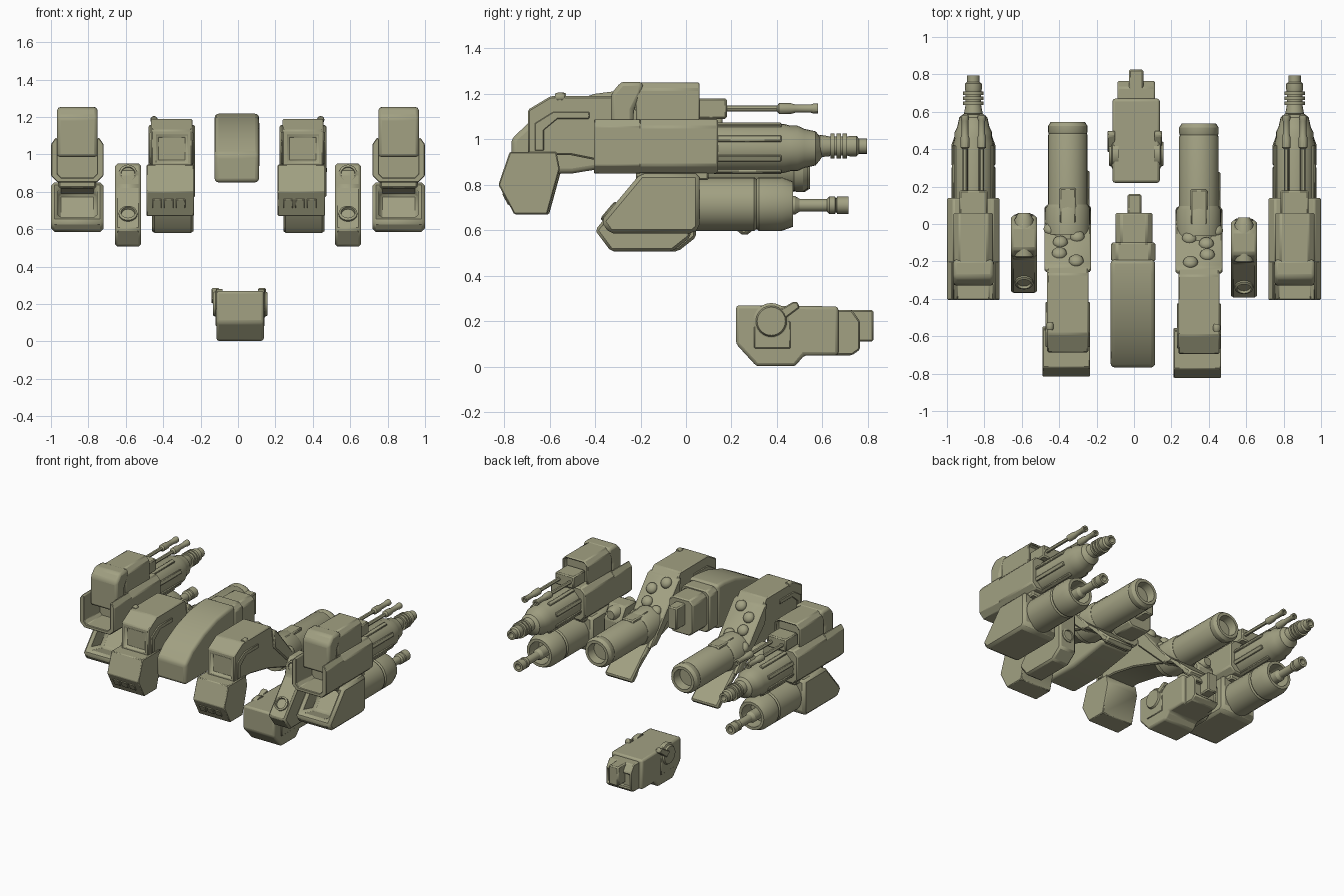
import bpy, bmesh, math
from mathutils import Vector, Matrix

cube = bpy.data.objects.get("Cube")
if cube:
    bpy.data.objects.remove(cube, do_unlink=True)

olive = bpy.data.materials.new("olive_armour")
olive.use_nodes = True
olive.diffuse_color = (0.36, 0.355, 0.225, 1)
shader = next(n for n in olive.node_tree.nodes if n.type == 'BSDF_PRINCIPLED')
shader.inputs["Base Color"].default_value = olive.diffuse_color
shader.inputs["Roughness"].default_value = 0.7


def finish(name, bm, bevel=0.0, segments=1):
    bmesh.ops.recalc_face_normals(bm, faces=bm.faces[:])
    mesh = bpy.data.meshes.new(name)
    bm.to_mesh(mesh)
    bm.free()
    mesh.materials.append(olive)
    ob = bpy.data.objects.new(name, mesh)
    bpy.context.scene.collection.objects.link(ob)
    bpy.ops.object.select_all(action='DESELECT')
    ob.select_set(True)
    bpy.context.view_layer.objects.active = ob
    bpy.ops.object.shade_smooth_by_angle(angle=math.radians(30))
    if bevel:
        mod = ob.modifiers.new("edge_bevel", 'BEVEL')
        mod.width, mod.segments = bevel, segments
        mod.limit_method, mod.angle_limit = 'ANGLE', math.radians(25)
    return ob


def prism(name, pts, a, b, axis='x', bevel=0.008, segments=1, recess=None):
    """Extrude a (y,z) outline along x, or an (x,z) outline along y.
    recess = (direction, border, depth) sinks the face that looks that way."""
    bm = bmesh.new()
    place = (lambda p, t: (t, p[0], p[1])) if axis == 'x' else (lambda p, t: (p[0], t, p[1]))
    near = [bm.verts.new(place(p, a)) for p in pts]
    far = [bm.verts.new(place(p, b)) for p in pts]
    bm.faces.new(near)
    bm.faces.new(far[::-1])
    for i in range(len(pts)):
        j = (i + 1) % len(pts)
        bm.faces.new((near[i], far[i], far[j], near[j]))
    bmesh.ops.recalc_face_normals(bm, faces=bm.faces[:])
    if recess:
        look, border, depth = Vector(recess[0]).normalized(), recess[1], recess[2]
        bm.normal_update()
        face = max(bm.faces, key=lambda f: f.normal.dot(look))
        bmesh.ops.inset_region(bm, faces=[face], thickness=border)
        floor = bmesh.ops.extrude_discrete_faces(bm, faces=[face])['faces'][0]
        bmesh.ops.translate(bm, verts=floor.verts[:], vec=look * -depth)
    return finish(name, bm, bevel, segments)


def box(name, x, y, z, bevel=0.008):
    return prism(name, [(y[0], z[0]), (y[1], z[0]), (y[1], z[1]), (y[0], z[1])], x[0], x[1], bevel=bevel)


def lathe(name, pts, x, z, sides=24, matrix=None):
    """Spin (radius, y) points about the y axis."""
    bm = bmesh.new()
    turn = [2 * math.pi * i / sides for i in range(sides)]
    rings = [[bm.verts.new((r * math.cos(t), y, r * math.sin(t))) for t in turn] for r, y in pts]
    for lo, hi in zip(rings, rings[1:]):
        for i in range(sides):
            j = (i + 1) % sides
            bm.faces.new((lo[i], lo[j], hi[j], hi[i]))
    bm.faces.new(rings[0])
    bm.faces.new(rings[-1])
    bm.transform(matrix or Matrix.Translation((x, 0, z)))
    return finish(name, bm)


def dome(name, loc, r, normal):
    bm = bmesh.new()
    bmesh.ops.create_uvsphere(bm, u_segments=16, v_segments=8, radius=r)
    turn = Vector((0, 0, 1)).rotation_difference(Vector(normal)).to_matrix().to_4x4()
    bm.transform(Matrix.Translation(loc) @ turn @ Matrix.Diagonal((1, 1, 0.75, 1)))
    return finish(name, bm)


def octagon(cx, hx, z0, z1, cut):
    return [(cx - hx + cut, z0), (cx + hx - cut, z0), (cx + hx, z0 + cut), (cx + hx, z1 - cut),
            (cx + hx - cut, z1), (cx - hx + cut, z1), (cx - hx, z1 - cut), (cx - hx, z0 + cut)]


def heavy_gun(side, cx):
    # upper housing with a trough open at the front and top
    prism(side + "_upper_housing", octagon(cx, 0.14, 0.85, 1.09, 0.035), -0.22, 0.14, 'y')
    half = [(0.105, 0.85), (0.14, 0.885), (0.14, 1.055), (0.115, 1.09)]
    inner = [(0.105, 1.08), (0.105, 0.895), (0.085, 0.875)]
    outline = half + inner
    prism(side + "_front_trough", [(cx + x, z) for x, z in outline]
          + [(cx - x, z) for x, z in outline[::-1]], -0.405, -0.2, 'y', bevel=0.004)
    # ammunition cap and visor
    prism(side + "_cap", octagon(cx, 0.105, 1.05, 1.25, 0.03), -0.22, 0.06, 'y',
          recess=((0, 1, 0), 0.015, 0.03))
    prism(side + "_visor", [(-0.33, 0.985), (-0.33, 1.2), (-0.285, 1.253), (-0.19, 1.253),
          (-0.19, 1.21), (-0.23, 1.13), (-0.23, 0.985)], cx - 0.108, cx + 0.108, bevel=0.018, segments=2)
    box(side + "_thin_barrel_mount", (cx - 0.075, cx + 0.075), (0.04, 0.18), (1.09, 1.18))
    for i, dx in enumerate((-0.045, 0.045)):
        lathe(f"{side}_thin_barrel_{i}", [(0.013, 0.1), (0.013, 0.4), (0.024, 0.41), (0.024, 0.46),
              (0.018, 0.48), (0.018, 0.55), (0.022, 0.56), (0.022, 0.58), (0.01, 0.58), (0.01, 0.54)],
              cx + dx, 1.135, 12)
    # upper barrel with ribs and stepped muzzle
    lathe(side + "_upper_barrel", [(0.108, 0.1), (0.108, 0.43), (0.1, 0.46), (0.1, 0.49), (0.086, 0.52),
          (0.075, 0.57), (0.05, 0.59), (0.036, 0.6), (0.036, 0.63)], cx, 0.96)
    rings = [(0.03, 0.57), (0.05, 0.59)]
    for k in range(3):
        y = 0.635 + k * 0.027
        rings += [(0.042, y), (0.055, y), (0.055, y + 0.019), (0.042, y + 0.019)]
    lathe(side + "_upper_muzzle", rings + [(0.045, 0.72), (0.045, 0.75), (0.034, 0.76), (0.034, 0.795),
          (0.02, 0.795), (0.02, 0.75)], cx, 0.97, 16)
    for k in range(8):
        t = math.radians(22.5 + 45 * k)
        rib = box(f"{side}_barrel_rib_{k}", (-0.014, 0.014), (0.12, 0.42), (0.1, 0.118), 0.004)
        rib.matrix_world = Matrix.Translation((cx, 0, 0.96)) @ Matrix.Rotation(t, 4, 'Y')
    # lower housing with a deep front opening
    prism(side + "_lower_housing", [(-0.2, 0.85), (-0.375, 0.64), (-0.335, 0.585), (0.03, 0.585),
          (0.06, 0.61), (0.06, 0.85)], cx - 0.14, cx + 0.14, bevel=0.02,
          recess=((0, -1, 0.25), 0.05, 0.15))
    box(side + "_housing_link", (cx - 0.1, cx + 0.1), (-0.22, 0.1), (0.82, 0.88))
    # lower barrel with hollow end and inner rod
    lathe(side + "_lower_barrel", [(0.118, 0.0), (0.118, 0.3), (0.11, 0.31), (0.118, 0.32), (0.118, 0.42),
          (0.1, 0.47), (0.08, 0.47), (0.08, 0.36)], cx, 0.715)
    lathe(side + "_lower_rod", [(0.04, 0.3), (0.04, 0.48), (0.028, 0.5), (0.028, 0.62), (0.038, 0.63),
          (0.038, 0.655), (0.03, 0.66), (0.038, 0.665), (0.038, 0.715), (0.02, 0.715), (0.02, 0.68)],
          cx, 0.71, 16)


def arm(side, s, cx, dy):
    parts = set(bpy.data.objects)
    # arched upper arm, sloping down to a rear fin
    prism(side + "_arm", [(-0.69, 0.93), (-0.69, 1.13), (-0.59, 1.19), (-0.27, 1.19), (-0.22, 1.13),
          (0.0, 0.87), (0.12, 0.74), (0.0, 0.79), (-0.3, 0.89), (-0.5, 0.93)],
          cx - 0.11, cx + 0.11, bevel=0.016, recess=((0, -1, 0), 0.045, 0.015))
    prism(side + "_arm_plate", [(-0.26, 1.16), (-0.22, 1.145), (0.0, 0.88), (0.1, 0.77),
          (0.02, 0.77), (-0.24, 1.02)], cx - 0.125, cx + 0.125, bevel=0.008)
    prism(side + "_arm_fin", [(0.0, 0.87), (0.295, 0.605), (0.26, 0.573), (0.215, 0.61), (0.16, 0.71),
          (-0.02, 0.8)], cx - 0.105, cx + 0.115, bevel=0.012)
    for k in (-1, 1):
        prism(f"{side}_arm_side_strip_{k}", [(-0.66, 0.95), (-0.66, 1.07), (-0.58, 1.12), (-0.42, 1.12),
              (-0.42, 1.09), (-0.56, 1.09), (-0.62, 1.04), (-0.62, 0.95)],
              cx + k * 0.105, cx + k * 0.118, bevel=0.003)
    lathe(side + "_arm_peg", [(0.016, -0.57), (0.02, -0.56), (0.02, -0.54), (0.016, -0.53)],
          cx + s * 0.095, 1.185, 12)
    # domes on the sloping plate
    for k, (dx, y) in enumerate(((-0.045, -0.2), (0.045, -0.16), (-0.05, -0.07), (0.04, -0.1), (0.09, -0.03))):
        dome(f"{side}_plate_dome_{k}", (cx + dx * s, y, 0.88 - 1.205 * y), 0.04, (0, 0.77, 0.64))
    # block hand with three ports
    hx = cx - 0.008
    prism(side + "_hand", [(-0.82, 0.8), (-0.77, 0.945), (-0.565, 0.945), (-0.55, 0.87), (-0.605, 0.67),
          (-0.75, 0.67)], hx - 0.127, hx + 0.127, bevel=0.005)
    for k in (-1, 0, 1):
        port = box(f"{side}_hand_port_{k}", (-0.025, 0.025), (-0.004, 0.004), (-0.028, 0.028), 0.003)
        port.matrix_world = (Matrix.Translation((hx - 0.008 + k * 0.063, -0.787, 0.737))
                             @ Matrix.Rotation(math.atan2(0.07, 0.13), 4, 'X'))
    # rear barrel with hollow end and collar
    lathe(side + "_arm_barrel", [(0.106, -0.1), (0.106, 0.47), (0.102, 0.48), (0.106, 0.49), (0.106, 0.52),
          (0.092, 0.542), (0.072, 0.542), (0.065, 0.48)], cx, 0.875)
    lathe(side + "_barrel_collar", [(0.119, -0.06), (0.119, 0.08), (0.108, 0.1)], cx, 0.875)
    box(side + "_barrel_sight", (cx - 0.045, cx + 0.045), (0.0, 0.19), (0.93, 0.99))
    for ob in set(bpy.data.objects) - parts:
        ob.location.y += dy


def pod(side, cx, dy):
    parts = set(bpy.data.objects)
    # slanted pod with lenses on the front and back
    prism(side + "_pod", [(-0.4, 0.6), (-0.33, 0.507), (-0.06, 0.507), (0.02, 0.57), (0.02, 0.86),
          (-0.04, 0.95), (-0.16, 0.95), (-0.2, 0.9), (-0.21, 0.83)], cx - 0.069, cx + 0.069, bevel=0.012)
    for k, (y, z, tilt) in enumerate(((-0.19, 0.895, 0), (-0.335, 0.68, -40))):
        spot = Matrix.Translation((cx, y, z)) @ Matrix.Rotation(math.radians(tilt), 4, 'X')
        lathe(f"{side}_pod_front_lens_{k}", [(0.05, 0.04), (0.05, -0.01), (0.038, -0.015), (0.035, 0.0)],
              0, 0, 20, spot)
    lathe(side + "_pod_back_lens", [(0.05, -0.04), (0.05, 0.025), (0.036, 0.03), (0.034, 0.015)], cx, 0.68, 20)
    lathe(side + "_pod_knob", [(0.05, -0.1), (0.05, 0.0), (0.03, 0.035)], cx, 0.9, 16)
    for ob in set(bpy.data.objects) - parts:
        ob.location.y += dy


for side, s in (("left", 1), ("right", -1)):
    heavy_gun(side, s * 0.859)
    arm(side, s, 0.347 if s > 0 else -0.354, -0.005 if s > 0 else 0.003)
    pod(side, s * 0.588, 0 if s > 0 else 0.025)

# central shield-shaped nose with stepped rear
prism("nose", [(-0.765, 0.85), (-0.768, 1.0), (-0.69, 1.075), (-0.55, 1.15), (-0.4, 1.2),
      (-0.27, 1.217), (-0.19, 1.217), (-0.19, 0.9), (-0.5, 0.85)], -0.125, 0.113, bevel=0.022, segments=3)
prism("nose_collar", octagon(-0.004, 0.118, 0.9, 1.205, 0.03), -0.2, -0.1, 'y')
prism("nose_rear", octagon(0.0, 0.098, 0.93, 1.19, 0.03), -0.12, 0.06, 'y')
box("nose_plug", (-0.035, 0.04), (0.0, 0.16), (1.0, 1.16))

# separate lower unit
prism("base_unit", [(0.22, 0.27), (0.22, 0.1), (0.31, 0.002), (0.48, 0.002), (0.52, 0.05), (0.67, 0.05),
      (0.67, 0.265)], -0.115, 0.138, bevel=0.014, segments=2)
prism("base_rear", [(0.6, 0.05), (0.73, 0.05), (0.765, 0.075), (0.765, 0.2), (0.73, 0.25), (0.6, 0.25)],
      -0.088, 0.112, recess=((0, 1, 0), 0.02, 0.02))
box("base_plug", (-0.028, 0.05), (0.66, 0.825), (0.11, 0.25))
for s in (-1, 1):
    cx = 0.012 + s * 0.125
    spin = Matrix.Translation((cx, 0.375, 0.2)) @ Matrix.Rotation(-s * math.pi / 2, 4, 'Z')
    lathe(f"base_disc_{s}", [(0.08, -0.03), (0.08, 0.003), (0.068, 0.008), (0.062, 0.02)], 0, 0, 24, spin)
    prism(f"base_lever_{s}", [(0.38, 0.23), (0.47, 0.285), (0.49, 0.285), (0.5, 0.26), (0.42, 0.2)],
          cx - 0.028, cx + 0.012, bevel=0.005)
    box(f"base_side_panel_{s}", (cx - 0.006, cx + 0.006), (0.3, 0.46), (0.08, 0.2), 0.004)
bpy.ops.object.select_all(action='DESELECT')
